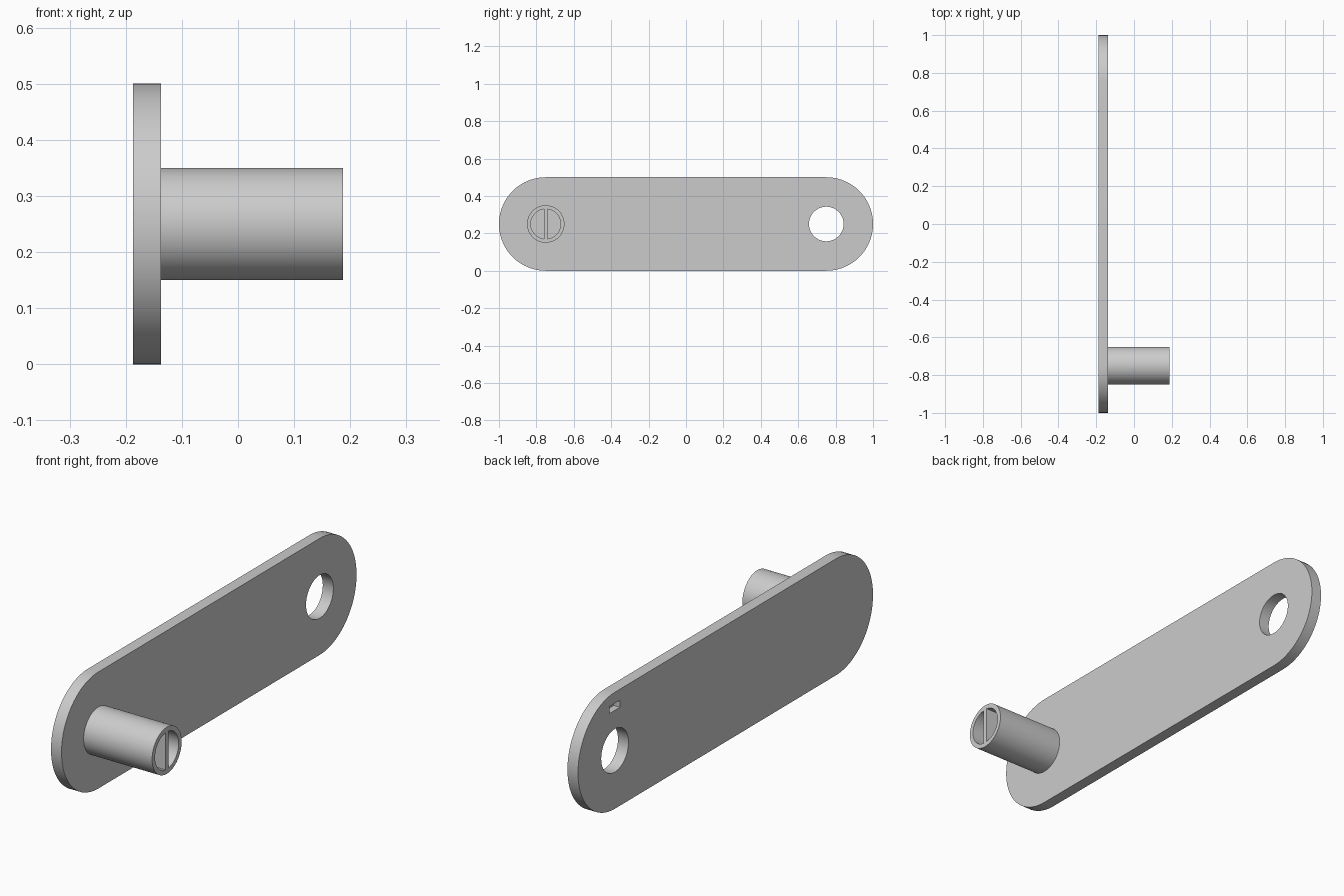
import bpy, bmesh
from math import pi, cos, sin, acos

cube = bpy.data.objects.get("Cube")
if cube:
    bpy.data.objects.remove(cube, do_unlink=True)

X_BACK, X_FACE, X_TIP = -0.1875, -0.1375, 0.1875
Y_END, Z_MID = 0.75, 0.25

grey = bpy.data.materials.new("plain_grey")
grey.use_nodes = True
grey.diffuse_color = (0.6, 0.6, 0.6, 1)
grey.node_tree.nodes["Principled BSDF"].inputs["Base Color"].default_value = (0.6, 0.6, 0.6, 1)


def arc(cy, cz, r, a0, a1, n):
    """Points along an arc in the y-z plane."""
    return [(cy + r * cos(a0 + (a1 - a0) * i / n), cz + r * sin(a0 + (a1 - a0) * i / n))
            for i in range(n + 1)]


def prism(name, outline, x0, x1):
    """Extrude a y-z outline along x."""
    bm = bmesh.new()
    base = bm.faces.new([bm.verts.new((x0, y, z)) for y, z in outline])
    ext = bmesh.ops.extrude_face_region(bm, geom=[base])["geom"]
    bmesh.ops.translate(bm, vec=(x1 - x0, 0, 0),
                        verts=[v for v in ext if isinstance(v, bmesh.types.BMVert)])
    bmesh.ops.recalc_face_normals(bm, faces=bm.faces)
    mesh = bpy.data.meshes.new(name)
    bm.to_mesh(mesh)
    bm.free()
    mesh.materials.append(grey)
    obj = bpy.data.objects.new(name, mesh)
    bpy.context.collection.objects.link(obj)
    return obj


def select(obj):
    bpy.ops.object.select_all(action='DESELECT')
    obj.select_set(True)
    bpy.context.view_layer.objects.active = obj


def cut(obj, cutters):
    """Subtract the cutters, then discard them and smooth the round walls."""
    select(obj)
    for c in cutters:
        c.hide_render = True
        mod = obj.modifiers.new("cut", 'BOOLEAN')
        mod.operation, mod.solver, mod.object = 'DIFFERENCE', 'EXACT', c
        bpy.ops.object.modifier_apply(modifier=mod.name)
        bpy.data.objects.remove(c, do_unlink=True)
    bpy.ops.object.shade_smooth_by_angle(angle=pi / 6)


# Round-ended plate with a through hole and a small blind notch on its outer face
plate = prism("arm_plate",
              arc(Y_END, Z_MID, 0.25, -pi / 2, pi / 2, 40)
              + arc(-Y_END, Z_MID, 0.25, pi / 2, 3 * pi / 2, 40), X_BACK, X_FACE)
hole = prism("hole_cutter", arc(Y_END, Z_MID, 0.0925, 0, 2 * pi, 64)[:-1], -0.3, 0)
ny, nz = Y_END, 0.437
notch = prism("notch_cutter",
              [(ny - 0.035, nz - 0.015), (ny + 0.035, nz - 0.015),
               (ny + 0.035, nz + 0.015), (ny - 0.035, nz + 0.015)], -0.3, X_BACK + 0.03)
cut(plate, [hole, notch])

# Hollow handle pin, divided by an upright web
pin = prism("handle_pin", arc(-Y_END, Z_MID, 0.1, 0, 2 * pi, 64)[:-1], X_FACE - 0.01, X_TIP)
bore, half_web = 0.08, 0.01
a = acos(half_web / bore)
cut(pin, [prism("bore_cutter", arc(-Y_END, Z_MID, bore, turn - a, turn + a, 32), X_FACE, 0.3)
          for turn in (0, pi)])
